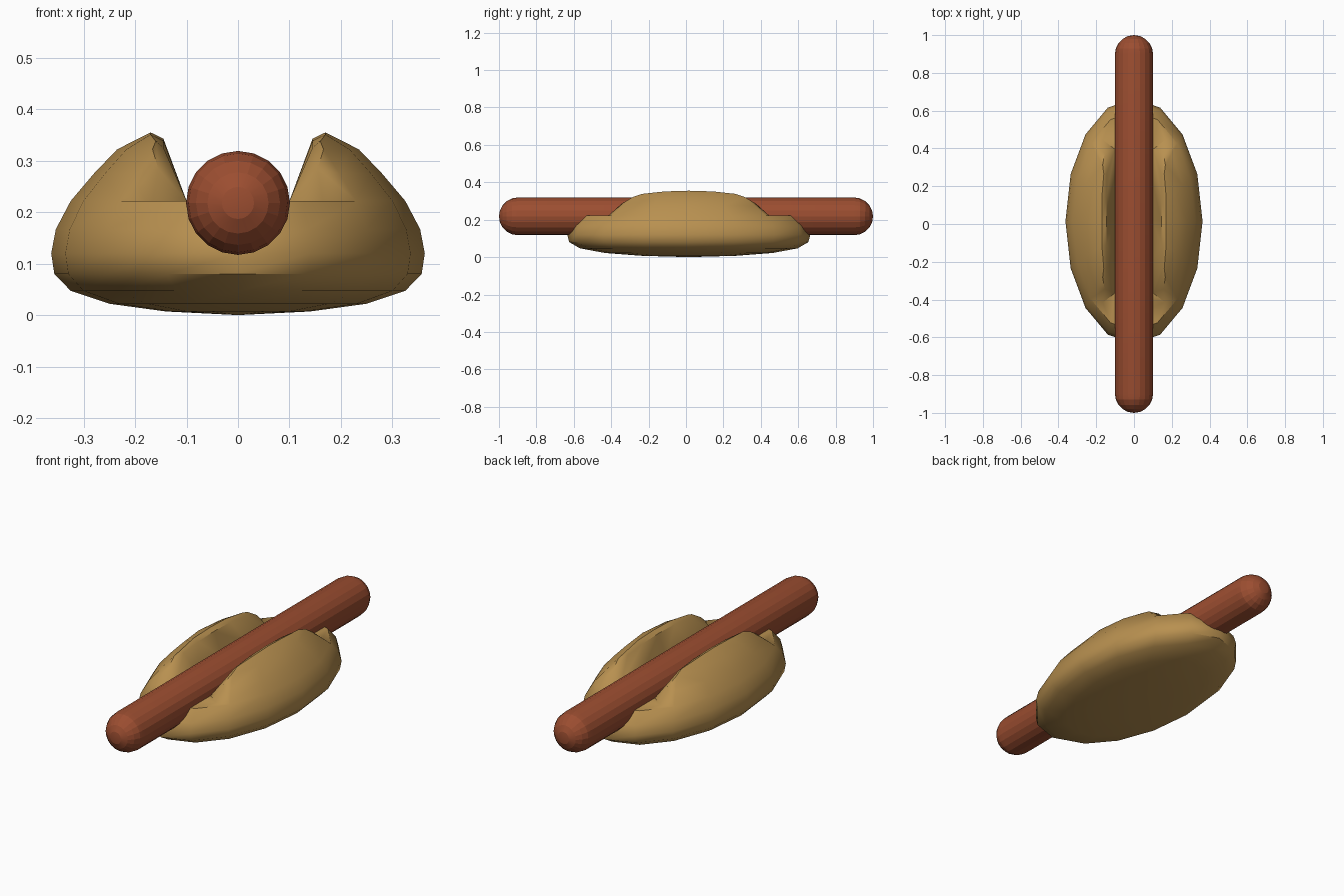
import bpy, bmesh, math

if "Cube" in bpy.data.objects:
    bpy.data.objects.remove(bpy.data.objects["Cube"])


def paint(obj, name, color):
    mat = bpy.data.materials.new(name)
    mat.diffuse_color = color
    mat.use_nodes = True
    mat.node_tree.nodes["Principled BSDF"].inputs["Base Color"].default_value = mat.diffuse_color
    obj.data.materials.append(mat)


def make_object(name, bm):
    bmesh.ops.recalc_face_normals(bm, faces=bm.faces)
    mesh = bpy.data.meshes.new(name)
    bm.to_mesh(mesh)
    bm.free()
    obj = bpy.data.objects.new(name, mesh)
    bpy.context.collection.objects.link(obj)
    return obj


def smooth(obj, degrees):
    bpy.ops.object.select_all(action='DESELECT')
    obj.select_set(True)
    bpy.context.view_layer.objects.active = obj
    bpy.ops.object.shade_smooth_by_angle(angle=math.radians(degrees))


# Bun: stretched oval rings up to the ledge, then two raised lips
SIDES = 16
STRETCH = 0.65 / 0.363
OFFSET = 0.015


def oval(r, k):
    a = 2 * math.pi * k / SIDES
    return r * math.cos(a), r * STRETCH * math.sin(a) + OFFSET


bm = bmesh.new()
rings = []
for r, z in [(0.14, 0.007), (0.25, 0.022), (0.325, 0.047), (0.357, 0.08),
             (0.363, 0.12), (0.354, 0.167), (0.325, 0.222)]:
    rings.append([bm.verts.new((*oval(r, k), z)) for k in range(SIDES)])
for low, high in zip(rings, rings[1:]):
    for k in range(SIDES):
        n = (k + 1) % SIDES
        bm.faces.new((low[k], low[n], high[n], high[k]))
bottom = bm.verts.new((0, OFFSET, 0.0))
for k in range(SIDES):
    bm.faces.new((bottom, rings[0][(k + 1) % SIDES], rings[0][k]))
top = rings[-1]

# Lips: outer columns follow the oval, the inner wall slopes to the sausage
ridge_y = [-0.25, -0.13, 0, 0.13, 0.25]
ridge_z = [0.338, 0.351, 0.355, 0.351, 0.338]
foot_y = [-0.38, -0.2, 0, 0.2, 0.38]
feet = {}
for side in (1, -1):
    cols = []
    for i, k in enumerate(range(-2, 3)):
        kk = k if side == 1 else 8 - k
        col = [top[kk % SIDES]]
        for r, z in [(0.28, 0.275), (0.235, 0.322)]:
            col.append(bm.verts.new((*oval(r, kk), z)))
        y = ridge_y[i] + OFFSET
        col.append(bm.verts.new((side * (0.17 - 0.01 * (abs(k) == 2)), y, ridge_z[i])))
        col.append(bm.verts.new((side * 0.145, y, ridge_z[i] - 0.012)))
        col.append(bm.verts.new((side * 0.1, foot_y[i] + OFFSET, 0.222)))
        cols.append(col)
    for a, b in zip(cols, cols[1:]):
        for j in range(5):
            bm.faces.new((a[j], b[j], b[j + 1], a[j + 1]))
    # rounded lip ends
    corners = []
    for col, s in ((cols[0], -1), (cols[-1], 1)):
        c = bm.verts.new((side * 0.165, s * 0.43 + OFFSET, 0.222))
        m = bm.verts.new((side * 0.155, s * 0.36 + OFFSET, 0.285))
        for tri in [(0, 1), (1, 2), (2, 3), (3, 4), (4, 5)]:
            bm.faces.new((m, col[tri[0]], col[tri[1]]))
        bm.faces.new((m, col[5], c))
        bm.faces.new((m, c, col[0]))
        corners.append(c)
    feet[side] = [corners[0]] + [c[5] for c in cols] + [corners[1]]

# Flat ledges at both ends and the floor under the sausage
R, L = feet[1], feet[-1]
bm.faces.new([top[k] for k in range(2, 7)] + [L[6], L[5], R[5], R[6]])
bm.faces.new([top[k] for k in range(10, 15)] + [R[0], R[1], L[1], L[0]])
for i in range(1, 5):
    bm.faces.new((R[i], R[i + 1], L[i + 1], L[i]))
bun = make_object("bun", bm)
paint(bun, "bread", (0.48, 0.28, 0.08, 1))
smooth(bun, 42)

# Sausage: capsule along y
bm = bmesh.new()
bmesh.ops.create_uvsphere(bm, u_segments=20, v_segments=10, radius=0.101)
mid = [v for v in bm.verts if abs(v.co.z) < 1e-4]
cut = bmesh.ops.split_edges(bm, edges=[e for e in bm.edges
                            if e.verts[0] in mid and e.verts[1] in mid])
for f in bm.faces:
    f.tag = f.calc_center_median().z > 0
for v in bm.verts:
    up = v.link_faces[0].tag
    x, y, z = v.co
    v.co = (x, z + (0.899 if up else -0.899), y + 0.218)
bmesh.ops.bridge_loops(bm, edges=[e for e in bm.edges if e.is_boundary])
sausage = make_object("sausage", bm)
paint(sausage, "meat", (0.33, 0.075, 0.03, 1))
smooth(sausage, 10)
